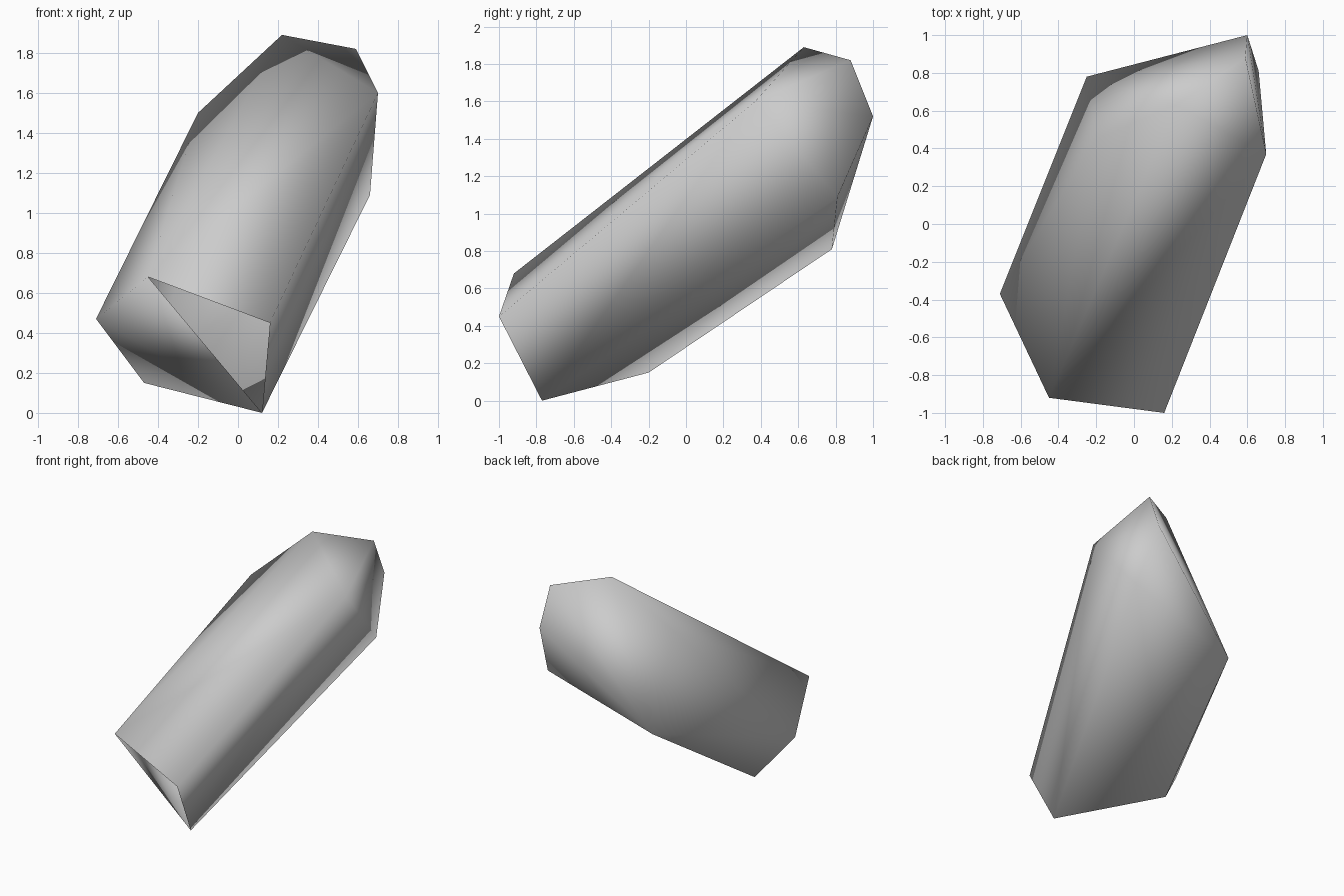
import bpy
import bmesh

default_cube = bpy.data.objects.get("Cube")
if default_cube:
    bpy.data.objects.remove(default_cube, do_unlink=True)


def make_material(name, colour):
    material = bpy.data.materials.new(name)
    material.use_nodes = True
    material.diffuse_color = colour
    shader = next(n for n in material.node_tree.nodes if n.type == "BSDF_PRINCIPLED")
    shader.inputs["Base Color"].default_value = colour
    shader.inputs["Roughness"].default_value = 0.8
    return material


# Long ridges of the leaning shard, each from its foot to its shoulder
ridges = {
    "top": ((-0.45, -0.92, 0.68), (0.22, 0.63, 1.89)),
    "right": ((0.16, -1.0, 0.45), (0.70, 0.37, 1.60)),
    "lower": ((0.12, -0.77, 0.0), (0.66, 0.81, 1.09)),
    "under": ((-0.47, -0.20, 0.15), (-0.25, 0.78, 0.81)),
    "left": ((-0.71, -0.37, 0.47), (-0.20, 0.45, 1.50)),
}
# Short ridge that closes the far end
tip = ((0.59, 0.88, 1.82), (0.60, 1.0, 1.52))

bm = bmesh.new()
feet = {}
for name, (foot, shoulder) in ridges.items():
    feet[name] = bm.verts.new(foot)
    bm.verts.new(shoulder)
for point in tip:
    bm.verts.new(point)

# Wrap the ridges in a faceted skin
bmesh.ops.convex_hull(bm, input=list(bm.verts))
bmesh.ops.recalc_face_normals(bm, faces=list(bm.faces))

# Open the near end, leaving a hollow shell
rim = {feet[name] for name in ("top", "right", "lower", "under")}
mouth = [face for face in bm.faces if set(face.verts) <= rim]
bmesh.ops.delete(bm, geom=mouth, context="FACES")

# Soft shading over the whole shell
for face in bm.faces:
    face.smooth = True

mesh = bpy.data.meshes.new("shard_shell")
bm.to_mesh(mesh)
bm.free()
mesh.materials.append(make_material("plain grey", (0.6, 0.6, 0.6, 1.0)))
shard = bpy.data.objects.new("shard_shell", mesh)
bpy.context.collection.objects.link(shard)
